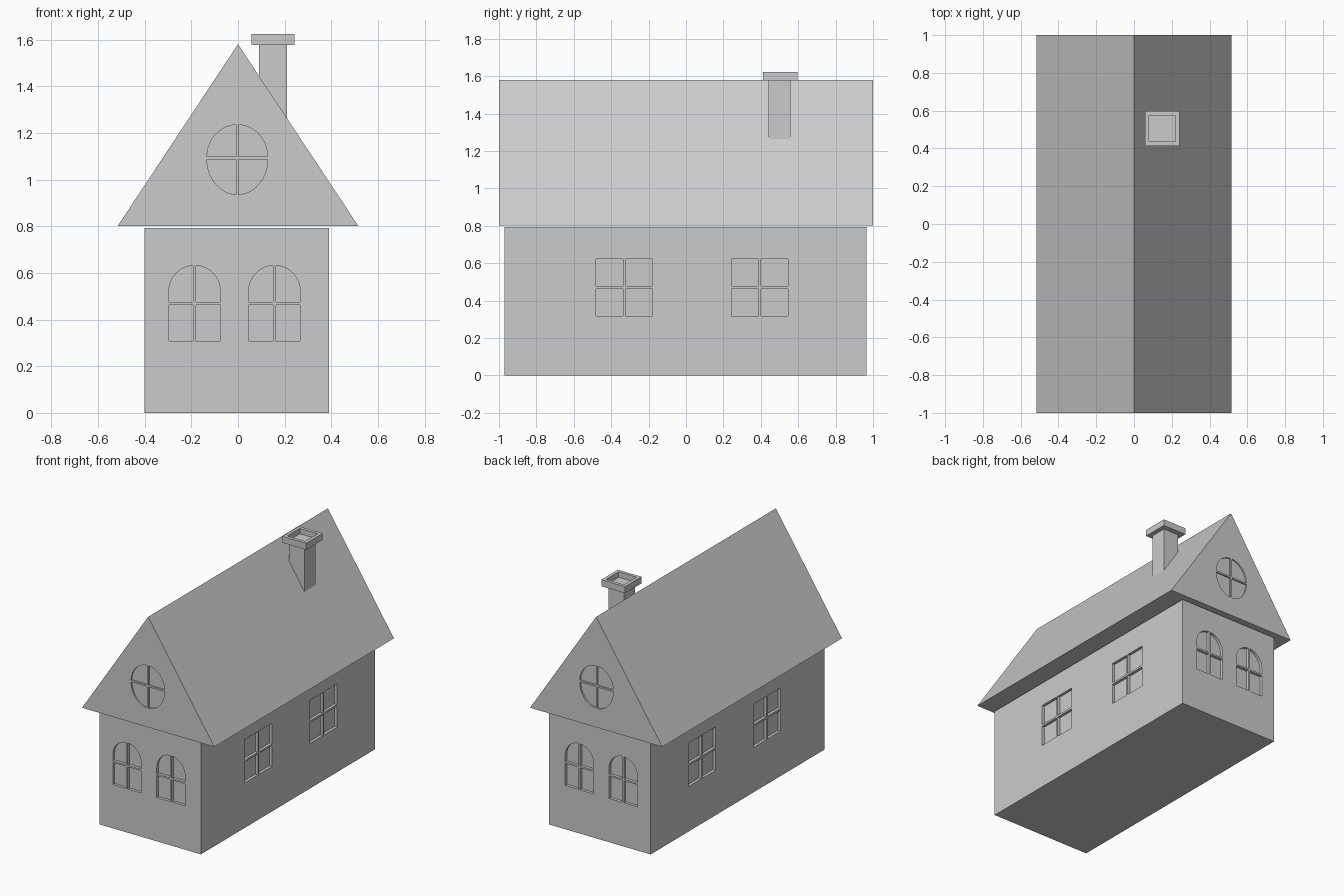
import bpy, bmesh, math

if "Cube" in bpy.data.objects:
    bpy.data.objects.remove(bpy.data.objects["Cube"])


def prism(bm, pts, axis, lo, hi):
    """Extrude a 2D outline (side, z) along the x or y axis from lo to hi."""
    def place(p, d):
        return (p[0], d, p[1]) if axis == 'y' else (d, p[0], p[1])
    a = [bm.verts.new(place(p, lo)) for p in pts]
    b = [bm.verts.new(place(p, hi)) for p in pts]
    bm.faces.new(a)
    bm.faces.new(b[::-1])
    n = len(pts)
    for i in range(n):
        bm.faces.new((a[i], b[i], b[(i + 1) % n], a[(i + 1) % n]))


def finish(bm, name):
    bmesh.ops.recalc_face_normals(bm, faces=bm.faces)
    me = bpy.data.meshes.new(name)
    bm.to_mesh(me)
    bm.free()
    ob = bpy.data.objects.new(name, me)
    bpy.context.collection.objects.link(ob)
    return ob


def carve(ob, cutter):
    cutter.hide_render = True
    mod = ob.modifiers.new("panes", 'BOOLEAN')
    mod.operation = 'DIFFERENCE'
    mod.solver = 'EXACT'
    mod.object = cutter
    bpy.ops.object.select_all(action='DESELECT')
    bpy.context.view_layer.objects.active = ob
    ob.select_set(True)
    bpy.ops.object.modifier_apply(modifier=mod.name)
    bpy.data.objects.remove(cutter)


def rect(a0, a1, z0, z1):
    return [(a0, z0), (a1, z0), (a1, z1), (a0, z1)]


def curved_pane(c, sx, rx, z_in, z_spring, rz, sz=1, bar=0.006, steps=10):
    """Half of an arch or quarter of an oval; sx and sz choose the quadrant."""
    t0 = math.asin(max(0.0, (z_in - z_spring) * sz / rz))
    t1 = math.acos(bar / rx)
    pts = [(c + sx * bar, z_in)]
    if abs(z_in - z_spring) > 0.02:
        pts.append((c + sx * rx, z_in))
        t0 = 0
    for i in range(steps + 1):
        t = t0 + (t1 - t0) * i / steps
        pts.append((c + sx * rx * math.cos(t), z_spring + sz * rz * math.sin(t)))
    return pts


# Walls
bm = bmesh.new()
prism(bm, rect(-0.40, 0.39, 0, 0.793), 'y', -0.97, 0.965)
walls = finish(bm, "walls")

# Recessed panes in the walls
DEPTH = 0.02
bm = bmesh.new()
ends = ((-1.05, -0.97 + DEPTH), (0.965 - DEPTH, 1.05))
sides = ((-0.5, -0.40 + DEPTH), (0.39 - DEPTH, 0.5))
for c in (-0.186, 0.156):
    for s in (-1, 1):
        x0, x1 = sorted((c + s * 0.006, c + s * 0.11))
        for lo, hi in ends:
            prism(bm, rect(x0, x1, 0.308, 0.463), 'y', lo, hi)
            prism(bm, curved_pane(c, s, 0.11, 0.475, 0.522, 0.11), 'y', lo, hi)
for c in (-0.33, 0.394):
    for s in (-1, 1):
        y0, y1 = sorted((c + s * 0.006, c + s * 0.152))
        for z0, z1 in ((0.317, 0.463), (0.477, 0.622)):
            for lo, hi in sides:
                prism(bm, rect(y0, y1, z0, z1), 'x', lo, hi)
carve(walls, finish(bm, "wall_pane_cutter"))

# Gabled roof
bm = bmesh.new()
prism(bm, [(-0.515, 0.802), (0.515, 0.802), (0, 1.58)], 'y', -1, 1)
roof = finish(bm, "roof")

# Oval gable windows
bm = bmesh.new()
for sx in (-1, 1):
    for sz in (-1, 1):
        for lo, hi in ((-1.1, -0.99), (0.99, 1.1)):
            pane = curved_pane(-0.003, sx, 0.13, 1.092 + sz * 0.006, 1.086 if sz < 0 else 1.098,
                               0.15 if sz < 0 else 0.137, sz)
            prism(bm, pane, 'y', lo, hi)
carve(roof, finish(bm, "gable_pane_cutter"))

# Chimney stack, sunk into the roof
bm = bmesh.new()
prism(bm, rect(0.09, 0.21, 1.2, 1.58), 'y', 0.44, 0.56)
finish(bm, "chimney_stack")

# Chimney cap with a recessed opening
bm = bmesh.new()
prism(bm, rect(0.057, 0.242, 1.577, 1.623), 'y', 0.413, 0.597)
bmesh.ops.recalc_face_normals(bm, faces=bm.faces)
top = [f for f in bm.faces if f.normal.z > 0.9]
bmesh.ops.inset_region(bm, faces=top, thickness=0.032)
bmesh.ops.inset_region(bm, faces=top, thickness=0.0002, depth=-0.038)
finish(bm, "chimney_cap")
